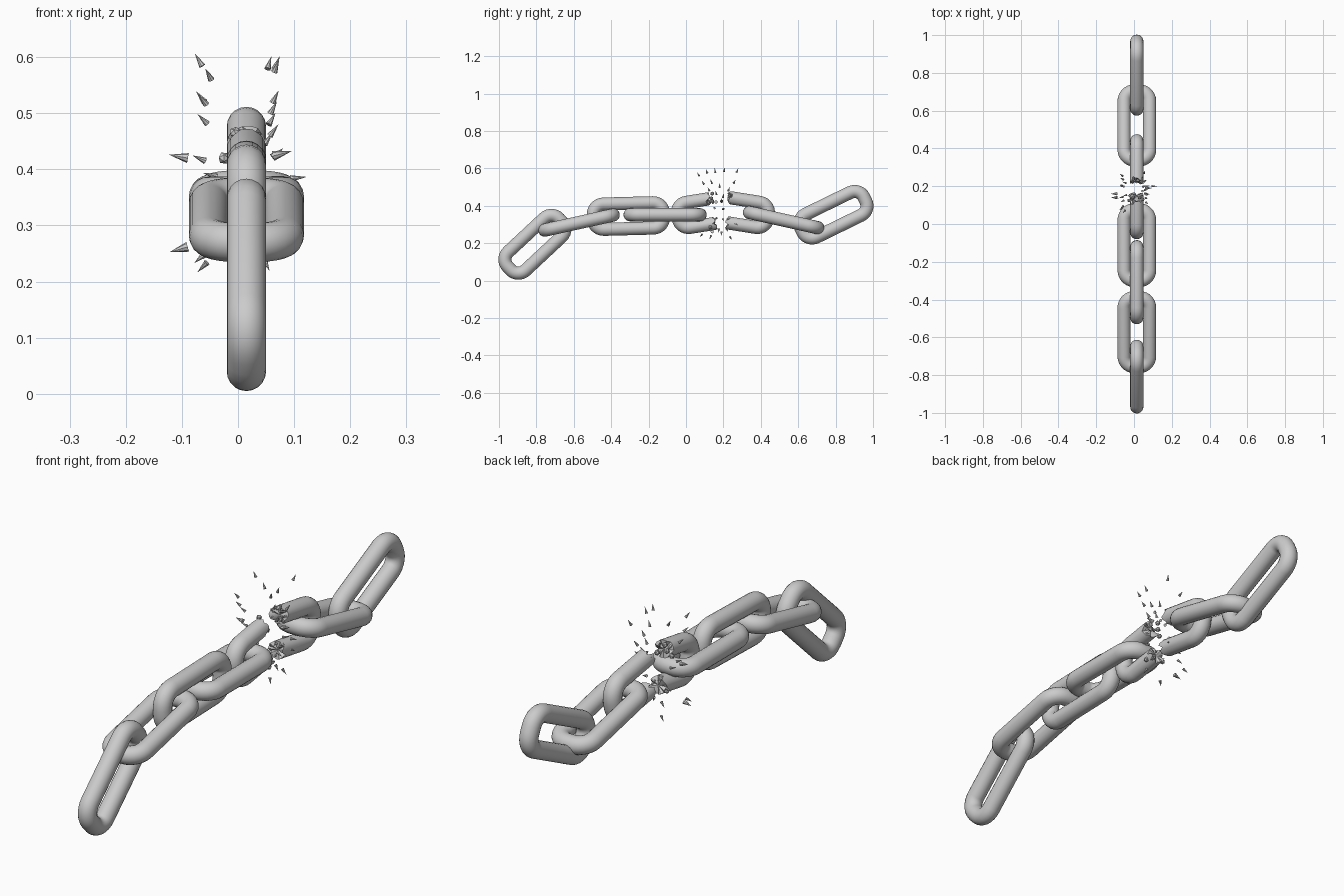
import bpy, bmesh, random
from math import sin, cos, pi, radians
from mathutils import Vector, Matrix

if "Cube" in bpy.data.objects:
    bpy.data.objects.remove(bpy.data.objects["Cube"])

random.seed(4)
CX = 0.015                       # chain runs along y at this x
L, W, R = 0.445, 0.205, 0.035    # outer link length, width, wire radius
BEND, SIDES = 0.055, 20          # centreline bend radius, wire sides


def finish(bm, name, smooth=True):
    bmesh.ops.recalc_face_normals(bm, faces=bm.faces)
    me = bpy.data.meshes.new(name)
    bm.to_mesh(me)
    bm.free()
    ob = bpy.data.objects.new(name, me)
    bpy.context.collection.objects.link(ob)
    if smooth:
        bpy.ops.object.select_all(action='DESELECT')
        bpy.context.view_layer.objects.active = ob
        ob.select_set(True)
        bpy.ops.object.shade_smooth_by_angle(angle=radians(30))
    return ob


def corners(hl, hw, quads):
    """Rounded-rectangle centreline in the (u, v) plane with tangents."""
    pts = []
    for q in quads:
        a0 = q * pi / 2
        su = 1 if q in (0, 3) else -1
        sv = 1 if q in (0, 1) else -1
        for i in range(8):
            a = a0 + i / 7 * pi / 2
            pts.append(((su * (hl - BEND) + BEND * cos(a),
                         sv * (hw - BEND) + BEND * sin(a)),
                        (-sin(a), cos(a))))
    return pts


def sweep(name, path, center, tilt, upright, closed):
    t = radians(tilt)
    U = Vector((0, cos(t), sin(t)))
    V = Vector((0, -sin(t), cos(t))) if upright else Vector((1, 0, 0))
    B = U.cross(V)
    C = Vector((CX, *center))
    bm = bmesh.new()
    rings = []
    for k, ((u, v), (tu, tv)) in enumerate(path):
        n = U * tv - V * tu
        T = U * tu + V * tv
        ring = []
        broken = not closed and k in (0, len(path) - 1)
        for j in range(SIDES):
            a = 2 * pi * j / SIDES
            jag = T * random.uniform(-.014, .014) if broken else Vector()
            ring.append(bm.verts.new(C + U * u + V * v + (n * cos(a) + B * sin(a)) * R + jag))
        rings.append(ring)
    count = len(rings)
    for i in range(count if closed else count - 1):
        a, b = rings[i], rings[(i + 1) % count]
        for j in range(SIDES):
            m = (j + 1) % SIDES
            bm.faces.new((a[j], a[m], b[m], b[j]))
    if not closed:               # rough fracture caps
        for ring in (rings[0], rings[-1]):
            mid = sum((v.co for v in ring), Vector()) / SIDES
            c = bm.verts.new(mid + U * random.uniform(-.01, .01))
            for j in range(SIDES):
                bm.faces.new((ring[j], ring[(j + 1) % SIDES], c))
    return finish(bm, name)


HL, HW = L / 2 - R, W / 2 - R

# Whole links: name, (y, z) centre, tilt, upright?
for name, center, tilt, upright in (
        ("end_link_low", (-0.808, 0.194), 43, True),
        ("flat_link_1", (-0.572, 0.310), 12.5, False),
        ("upright_link", (-0.308, 0.345), 1.5, True),
        ("flat_link_2", (-0.112, 0.352), 0, False),
        ("flat_link_3", (0.522, 0.323), -12.5, False),
        ("end_link_high", (0.788, 0.352), 26, True)):
    sweep(name, corners(HL, HW, (0, 1, 2, 3)), center, tilt, upright, True)

# Snapped link: two open halves with uneven arm lengths
left = corners(HL, HW, (1, 2))
left = [((-0.015, HW), (-1, 0))] + left + [((0.0, -HW), (1, 0))]
sweep("broken_link_left", left, (0.142, 0.372), 9, True, False)
right = corners(HL, HW, (3, 0))
right = [((-0.02, -HW), (1, 0))] + right + [((-0.03, HW), (-1, 0))]
sweep("broken_link_right", right, (0.253, 0.372), -9, True, False)


def add_cone(bm, pos, direction, length, radius, seg=8):
    rot = Vector(direction).to_track_quat('Z', 'Y').to_matrix().to_4x4()
    bmesh.ops.create_cone(bm, cap_ends=True, segments=seg, radius1=radius, radius2=0,
                          depth=length, matrix=Matrix.Translation(pos) @ rot)


# Splinters on the four fracture faces
bm = bmesh.new()
for y, z, s in ((0.115, 0.435, 1), (0.148, 0.303, 1), (0.232, 0.444, -1), (0.225, 0.308, -1)):
    for i in range(7):
        a = 2 * pi * i / 7
        p = (CX + 0.024 * cos(a), y, z + 0.024 * sin(a))
        add_cone(bm, p, (random.uniform(-.4, .4), s, random.uniform(-.4, .4)), 0.026, 0.008, 6)
finish(bm, "fracture_splinters", False)

# Loose rubble chunks by the left fracture
bm = bmesh.new()
for x, y, z in ((-0.025, .125, .42), (-0.01, .135, .44), (.03, .14, .425),
                (-0.005, .14, .465), (.045, .13, .285), (-0.02, .15, .29)):
    m = Matrix.Translation((x, y, z)) @ Matrix.Rotation(random.uniform(0, 3), 4, 'Y')
    bmesh.ops.create_icosphere(bm, subdivisions=1, radius=0.011, matrix=m)
finish(bm, "rubble_chunks", False)

# Flying metal shards: (y, z) spots, alternating side and bursting outward
spots = ((.065, .57), (.11, .585), (.155, .59), (.205, .595), (.275, .59),
         (.09, .525), (.135, .53), (.18, .51), (.26, .53), (.23, .49),
         (.12, .49), (.16, .47), (.20, .455), (.14, .42), (.19, .43),
         (.15, .39), (.20, .385), (.16, .33), (.20, .325), (.175, .265),
         (.08, .24), (.13, .23), (.19, .25), (.24, .225), (.27, .30), (.22, .27))
bm = bmesh.new()
for i, (y, z) in enumerate(spots):
    side = -1 if i % 5 in (0, 3) else 1
    x = side * random.uniform(.048, .072)
    add_cone(bm, (x, y, z), (x - CX, (y - .18) * .7, (z - .36) * .6), .026, .006)
for x, y, z in ((-.106, .16, .423), (-.106, .14, .257), (.079, .19, .428)):
    add_cone(bm, (x, y, z), (x, 0, (z - .36) * .3), .034, .009)
add_cone(bm, (.108, .2, .385), (1, 0, .1), .03, .006)
finish(bm, "flying_shards", False)
